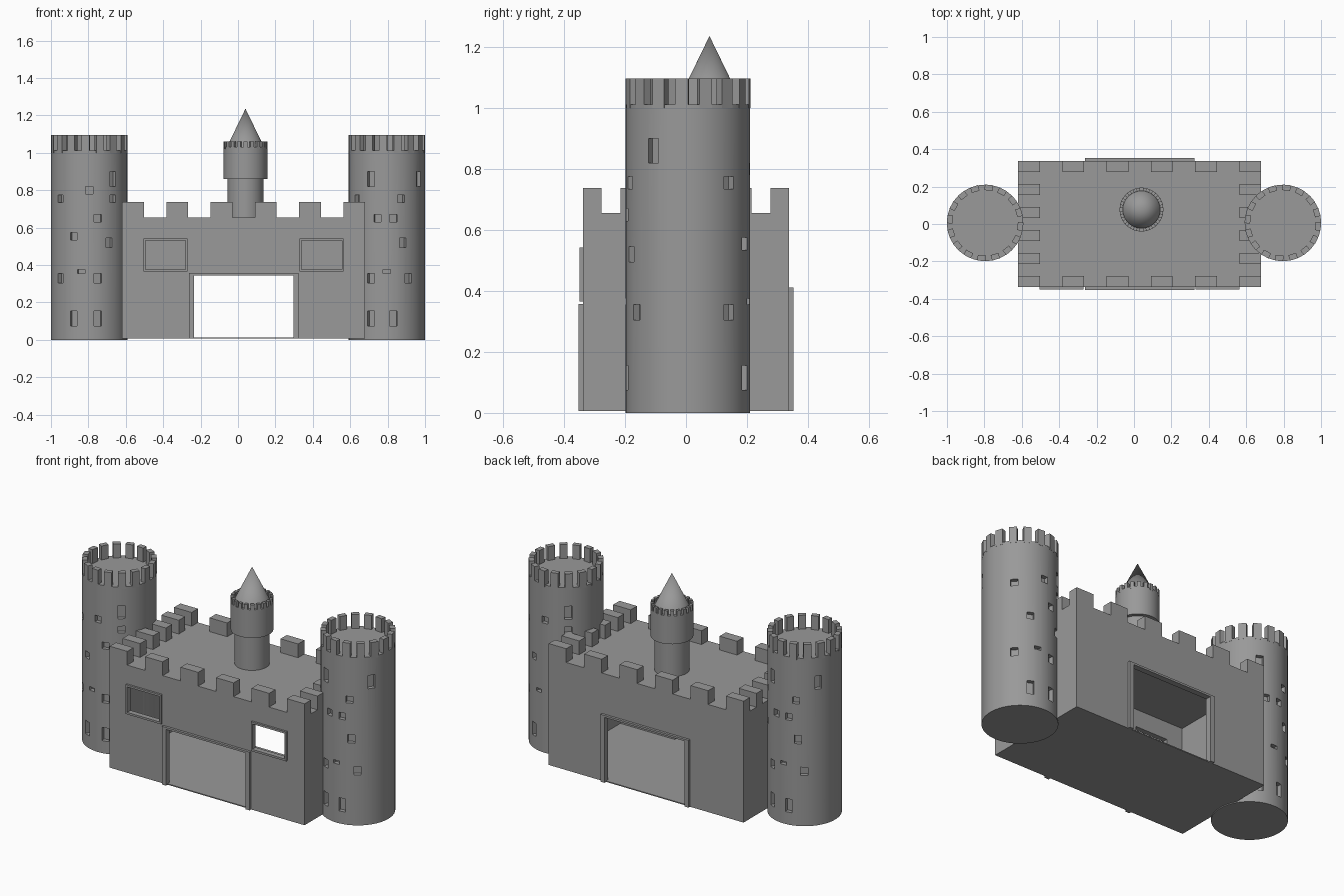
import bpy
import bmesh
import math
from mathutils import Matrix, Vector

cube = bpy.data.objects.get("Cube")
if cube:
    bpy.data.objects.remove(cube, do_unlink=True)

stone = bpy.data.materials.new("grey_stone")
stone.use_nodes = True
grey = (0.32, 0.32, 0.32, 1)
stone.diffuse_color = grey
stone.node_tree.nodes["Principled BSDF"].inputs["Base Color"].default_value = grey


def box(bm, lo, hi, turn=Matrix()):
    """Box between two corners, then moved by a matrix."""
    lo, hi = Vector(lo), Vector(hi)
    place = Matrix.Translation((lo + hi) / 2) @ Matrix.Diagonal((*(hi - lo), 1))
    bmesh.ops.create_cube(bm, size=1, matrix=turn @ place)


def drum(bm, x, y, r1, r2, z1, z2, sides=64):
    bmesh.ops.create_cone(bm, cap_ends=True, segments=sides, radius1=r1, radius2=r2,
                          depth=z2 - z1, matrix=Matrix.Translation((x, y, (z1 + z2) / 2)))


def spin(x, y, angle):
    return Matrix.Translation((x, y, 0)) @ Matrix.Rotation(angle, 4, "Z")


def finish(bm, name, smooth=False):
    mesh = bpy.data.meshes.new(name)
    bm.to_mesh(mesh)
    bm.free()
    mesh.materials.append(stone)
    ob = bpy.data.objects.new(name, mesh)
    bpy.context.collection.objects.link(ob)
    if smooth:
        shade(ob)
    return ob


def shade(ob):
    bpy.ops.object.select_all(action="DESELECT")
    ob.select_set(True)
    bpy.context.view_layer.objects.active = ob
    bpy.ops.object.shade_smooth_by_angle(angle=math.radians(35))


def carve(ob, bm):
    """Cut the boxes in bm out of an object."""
    cutter = finish(bm, "cutter")
    cutter.hide_render = True
    mod = ob.modifiers.new("cut", "BOOLEAN")
    mod.operation, mod.solver, mod.object = "DIFFERENCE", "EXACT", cutter
    bpy.context.view_layer.objects.active = ob
    bpy.ops.object.modifier_apply(modifier=mod.name)
    bpy.data.objects.remove(cutter, do_unlink=True)


def crown(name, x, y, radius, depth, width, z1, z2, count, phase):
    """Ring of battlements."""
    bm = bmesh.new()
    for i in range(count):
        box(bm, (radius - depth, -width / 2, z1), (radius, width / 2, z2),
            spin(x, y, phase + i * math.tau / count))
    finish(bm, name)


def frame(name, x1, x2, z1, z2, y1, y2, t, sill=True):
    """Raised surround of an opening."""
    bm = bmesh.new()
    for a in (x1, x2 - t):
        box(bm, (a, y1, z1), (a + t, y2, z2))
    for c in ([z1] if sill else []) + [z2 - 0.012]:
        box(bm, (x1 + t, y1, c), (x2 - t, y2, c + 0.012))
    finish(bm, name)


# Hollow hall with gates and windows
X1, X2, Y1, Y2, ROOF = -0.62, 0.68, -0.337, 0.337, 0.655
WALL = 0.02
bm = bmesh.new()
box(bm, (X1, Y1, 0.006), (X2, Y2, ROOF))
hall = finish(bm, "hall")
bm = bmesh.new()
box(bm, (X1 + WALL, Y1 + WALL, 0.012), (X2 - WALL, Y2 - WALL, ROOF - WALL))
carve(hall, bm)
bm = bmesh.new()
box(bm, (-0.235, -0.4, 0.012), (0.297, -0.2, 0.345))
box(bm, (-0.235, 0.2, 0.012), (0.297, 0.4, 0.4))
for a in (-0.495, 0.34):
    box(bm, (a, -0.4, 0.377), (a + 0.215, -0.2, 0.53))
carve(hall, bm)

# Surrounds of the openings
frame("front_gate_frame", -0.262, 0.324, 0.006, 0.357, -0.352, Y1, 0.027, False)
frame("back_gate_frame", -0.262, 0.324, 0.006, 0.412, Y2, 0.352, 0.027, False)
for side, a in (("right", -0.505), ("left", 0.33)):
    frame(side + "_window_frame", a, a + 0.235, 0.365, 0.542, -0.349, Y1, 0.01)

# Battlements of the hall: a six by six grid, rim only
bm = bmesh.new()
MX, MY = 0.117, 0.06
for i in range(6):
    for j in range(6):
        if i in (0, 5) or j in (0, 5):
            x = X1 + i * (X2 - X1 - MX) / 5
            y = Y1 + j * (Y2 - Y1 - MY) / 5
            box(bm, (x, y, ROOF), (x + MX, y + MY, 0.738))
finish(bm, "hall_battlements")

# Tower windows: sideways offset from the tower axis, height, window height
right_set = [(.127, .86, .08), (0, .8, .04), (.127, .755, .04), (-.153, .755, .04),
             (.047, .65, .04), (-.083, .555, .04), (.107, .52, .05), (-.043, .365, .02),
             (-.153, .33, .05), (.047, .33, .05), (-.083, .115, .08), (.047, .115, .08)]
left_set = [(-.085, .86, .08), (.17, .86, .08), (-.16, .755, .04), (.075, .755, .04),
            (-.05, .65, .04), (.035, .65, .04), (-.16, .555, .04), (.085, .52, .05),
            (-.085, .33, .05), (0, .365, .02), (.115, .33, .05), (-.085, .115, .08),
            (.035, .115, .08)]
R, TY = 0.204, 0.006
for side, x, front, back in (("right", -0.796, right_set, left_set),
                             ("left", 0.796, left_set, right_set)):
    bm = bmesh.new()
    drum(bm, x, TY, R, R, 0, 1.012)
    tower = finish(bm, side + "_tower")
    bm = bmesh.new()
    for windows, turn in ((front, 0), (back, math.pi)):
        for off, z, h in windows:
            angle = math.asin(off / R) + turn
            box(bm, (-0.02, -R - 0.03, z - h / 2), (0.02, -R + 0.025, z + h / 2),
                spin(x, TY, angle))
    carve(tower, bm)
    shade(tower)
    crown(side + "_tower_battlements", x, TY, R, 0.03, 0.043, 1.0, 1.096, 16, -0.1)

# Central turret
CX, CY = 0.04, 0.077
for name, r1, r2, z1, z2 in (("turret_shaft", .096, .096, ROOF - .01, .87),
                             ("turret_head", .117, .117, .86, 1.03),
                             ("turret_roof", .1, 0, 1.03, 1.236)):
    bm = bmesh.new()
    drum(bm, CX, CY, r1, r2, z1, z2, 48)
    finish(bm, name, True)
crown("turret_battlements", CX, CY, .117, .018, .02, 1.02, 1.06, 20, 0)
